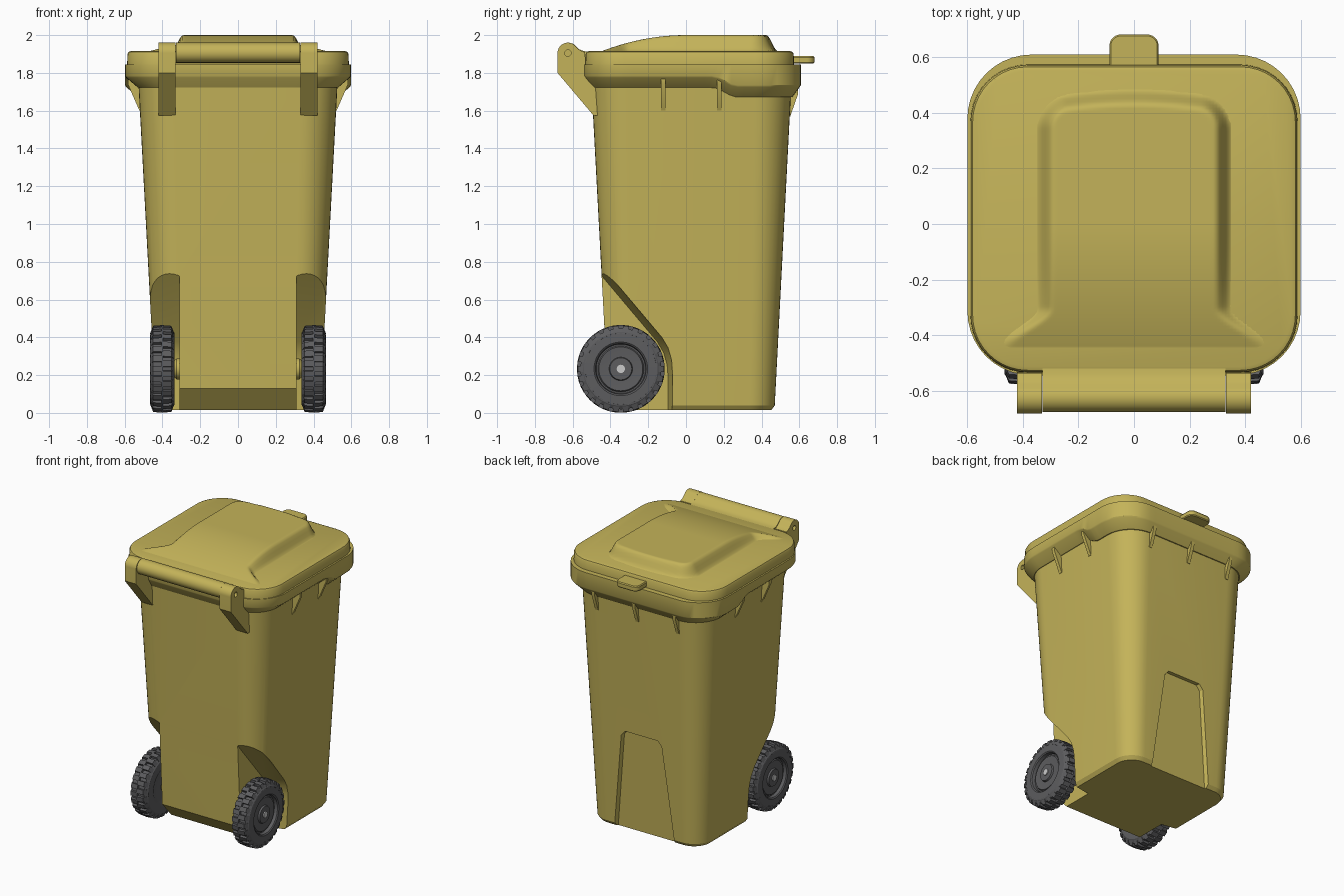
import bpy, bmesh, math
from mathutils import Vector, Matrix

if "Cube" in bpy.data.objects:
    bpy.data.objects.remove(bpy.data.objects["Cube"])


def material(name, col):
    m = bpy.data.materials.new(name)
    m.diffuse_color = (*col, 1)
    m.use_nodes = True
    m.node_tree.nodes["Principled BSDF"].inputs["Base Color"].default_value = m.diffuse_color
    return m


PLASTIC = material("yellow_plastic", (0.55, 0.45, 0.1))
RUBBER = material("dark_rubber", (0.11, 0.11, 0.115))


def loft(bm, rings):
    """Skin a list of equal-length point rings and cap both ends."""
    vs = [[bm.verts.new(p) for p in r] for r in rings]
    n = len(vs[0])
    for a, b in zip(vs, vs[1:]):
        for i in range(n):
            j = (i + 1) % n
            bm.faces.new((a[i], a[j], b[j], b[i]))
    bm.faces.new(vs[0][::-1])
    bm.faces.new(vs[-1])


def shade(ob, angle=32):
    ob.data.shade_smooth()
    ob.data.set_sharp_from_angle(angle=math.radians(angle))


def finish(bm, name, mat=PLASTIC):
    bmesh.ops.recalc_face_normals(bm, faces=bm.faces)
    me = bpy.data.meshes.new(name)
    bm.to_mesh(me)
    bm.free()
    if mat:
        me.materials.append(mat)
    ob = bpy.data.objects.new(name, me)
    bpy.context.collection.objects.link(ob)
    shade(ob)
    return ob


def part(name, rings, mat=PLASTIC):
    bm = bmesh.new()
    loft(bm, rings)
    return finish(bm, name, mat)


def prism(name, yz, x0, x1, mat=PLASTIC):
    return part(name, [[(x, y, z) for y, z in yz] for x in (x0, x1)], mat)


def cut(ob, cutters):
    """Boolean the cutters out of ob, bake the result, drop the cutters."""
    for c in cutters:
        c.hide_render = True
        m = ob.modifiers.new("cut", 'BOOLEAN')
        m.operation, m.solver, m.object = 'DIFFERENCE', 'EXACT', c
    dg = bpy.context.evaluated_depsgraph_get()
    me = bpy.data.meshes.new_from_object(ob.evaluated_get(dg))
    ob.modifiers.clear()
    ob.data = me
    for c in cutters:
        bpy.data.objects.remove(c)
    shade(ob)


def rrect(hx, y0, y1, r, z, corner=10, side=20):
    """Rounded rectangle in plan; z may be a function of y."""
    cs = [(hx - r, y1 - r), (-hx + r, y1 - r), (-hx + r, y0 + r), (hx - r, y0 + r)]
    arcs = [[Vector((cx + r * math.cos(a), cy + r * math.sin(a)))
             for a in (math.pi / 2 * (q + k / corner) for k in range(corner + 1))]
            for q, (cx, cy) in enumerate(cs)]
    pts = []
    for q in range(4):
        pts += arcs[q]
        a, b = arcs[q][-1], arcs[(q + 1) % 4][0]
        pts += [a.lerp(b, k / side) for k in range(1, side)]
    return [(p.x, p.y, z(p.y) if callable(z) else z) for p in pts]


def circle(x, r, y, z, n=48):
    return [(x, y + r * math.cos(2 * math.pi * i / n), z + r * math.sin(2 * math.pi * i / n))
            for i in range(n)]


def arc(cy, cz, r, a0, a1, n=20):
    return [(cy + r * math.cos(math.radians(a0 + (a1 - a0) * i / n)),
             cz + r * math.sin(math.radians(a0 + (a1 - a0) * i / n))) for i in range(n + 1)]


def smooth(t):
    t = max(0, min(1, t))
    return t * t * (3 - 2 * t)


# tapered bin body
body = part("bin_body", [rrect(.418, -.39, .452, .12, .015, side=1),
                         rrect(.436, -.41, .47, .135, .04, side=1),
                         rrect(.529, -.503, .56, .195, 1.78, side=1)])

# wheel wells, rear bottom chamfer and recessed foot panel
well = [(-.6, .96), (-.128, .40), (-.095, .345), (-.076, .28), (-.07, .2), (-.07, -.1), (-.6, -.1)]
cutters = [part("well_cutter", [[(s * x, y - d, z - d) for y, z in well]
                                for x, d in ((.31, .024), (.45, 0), (.7, 0))], None)
           for s in (1, -1)]
cutters.append(prism("chamfer_cutter", [(-.515, .24), (-.27, -.03), (-.6, -.03)], -.6, .6, None))
panel = [(-.245, -.05), (-.16, .70), (-.13, .735), (.13, .735), (.16, .70), (.245, -.05)]
cutters.append(part("panel_cutter", [[(x * w, .47 + .052 * (z - .04) + d, z) for x, z in panel]
                                     for d, w in ((-.026, .95), (.0, 1.0), (.1, 1.0))], None))
cut(body, cutters)


# rim collar, with a lower lip towards +y
def dip(z):
    return lambda y: z - .05 * smooth((y - .14) / .13)


part("rim_collar", [rrect(.52, -.495, .552, .19, dip(1.722)),
                    rrect(.53, -.505, .562, .2, dip(1.722)),
                    rrect(.592, -.538, .602, .225, dip(1.775)),
                    rrect(.598, -.543, .608, .23, dip(1.785)),
                    rrect(.598, -.543, .608, .23, 1.845)])

# support ribs below the rim
for s in (1, -1):
    for y in (-.12, .175):
        prof = [(.49, 1.60), (.522, 1.60), (.583, 1.74), (.583, 1.77), (.49, 1.77)]
        part("side_rib", [[(s * x, y + d, z) for x, z in prof] for d in (-.012, .012)])
for x in (-.32, 0, .32):
    prism("latch_side_rib", [(.51, 1.57), (.552, 1.57), (.594, 1.69), (.594, 1.73), (.51, 1.73)],
          x - .012, x + .012)

# lid plate
part("lid", [rrect(.587, -.533, .572, .205, 1.845, side=1),
             rrect(.585, -.531, .57, .203, 1.90, side=1),
             rrect(.579, -.525, .564, .197, 1.911, side=1),
             rrect(.565, -.511, .55, .183, 1.916, side=1)])


# raised lid bulge as a height field
def bulge(x, y):
    fall = 1 if y > 0 else max(0, 1 - (y / .45) ** 2)
    hw = .34 + .14 * smooth((-.3 - y) / .14)
    top = .475 - .3 * x * x
    r = .1
    dx, dy = abs(x) - hw + r, y - top + r
    sd = math.hypot(max(dx, 0), max(dy, 0)) + min(max(dx, dy), 0) - r
    return 1.9135 + .0865 * fall * smooth((.012 - sd) / .062)


bm = bmesh.new()
NX, NY = 88, 84
grid = [[bm.verts.new((x, y, bulge(x, y))) for x in (-.5 + i / NX for i in range(NX + 1))]
        for y in (-.46 + .98 * j / NY for j in range(NY + 1))]
for j in range(NY):
    for i in range(NX):
        bm.faces.new((grid[j][i], grid[j][i + 1], grid[j + 1][i + 1], grid[j + 1][i]))
shade(finish(bm, "lid_bulge"), 60)

# lid grip tab
part("lid_tab", [rrect(.083, .50, .675, .035, 1.85, side=1),
                 rrect(.088, .50, .68, .04, 1.856, side=1),
                 rrect(.088, .50, .68, .04, 1.882, side=1),
                 rrect(.083, .50, .675, .035, 1.889, side=1)])

# hinge barrel joined to the lid, and hinge arms joined to the body
prism("hinge_barrel", arc(-.622, 1.907, .053, 50, 310) +
      [(-.56, 1.853), (-.51, 1.853), (-.51, 1.913), (-.54, 1.915), (-.565, 1.925)], -.328, .328)
arm_profile = arc(-.625, 1.905, .055, 50, 180) + [
    (-.68, 1.80), (-.49, 1.575), (-.42, 1.575), (-.42, 1.83), (-.53, 1.83),
    (-.535, 1.91), (-.555, 1.916), (-.575, 1.93)]
for s in (1, -1):
    arm = prism("hinge_arm", arm_profile, s * .33, s * .42)
    cut(arm, [part("pin_cutter", [circle(x * s, .017, -.625, 1.905, 20) for x in (.37, .5)], None)])

# wheels with staggered tread lugs
WY, WZ = -.345, .233
wheel_profile = [(.345, .03), (.345, .115), (.336, .13), (.336, .19), (.352, .214), (.45, .214),
                 (.464, .195), (.466, .142), (.46, .134), (.438, .13), (.438, .122), (.447, .116),
                 (.443, .07), (.443, .062), (.455, .058), (.455, .024)]
LUGS = 26
for s in (1, -1):
    bm = bmesh.new()
    loft(bm, [circle(s * x, r, 0, 0, 64) for x, r in wheel_profile])
    for row, sec in enumerate([((.337, .188), (.353, .228), (.405, .232), (.405, .205), (.345, .185)),
                               ((.465, .188), (.449, .228), (.397, .232), (.397, .205), (.457, .185))]):
        for k in range(LUGS):
            rot = Matrix.Rotation(2 * math.pi * (k + row / 2) / LUGS, 3, 'X')
            loft(bm, [[rot @ Vector((s * x, t, r)) for x, r in sec] for t in (-.016, .016)])
    wheel = finish(bm, "wheel", RUBBER)
    wheel.location = (0, WY, WZ)
    part("wheel_boss", [circle(s * x, r, WY, WZ) for x, r in ((.28, .055), (.325, .055), (.337, .045))])

# axle
part("axle", [circle(x, .022, WY, WZ, 24) for x in (-.462, .462)], None)
